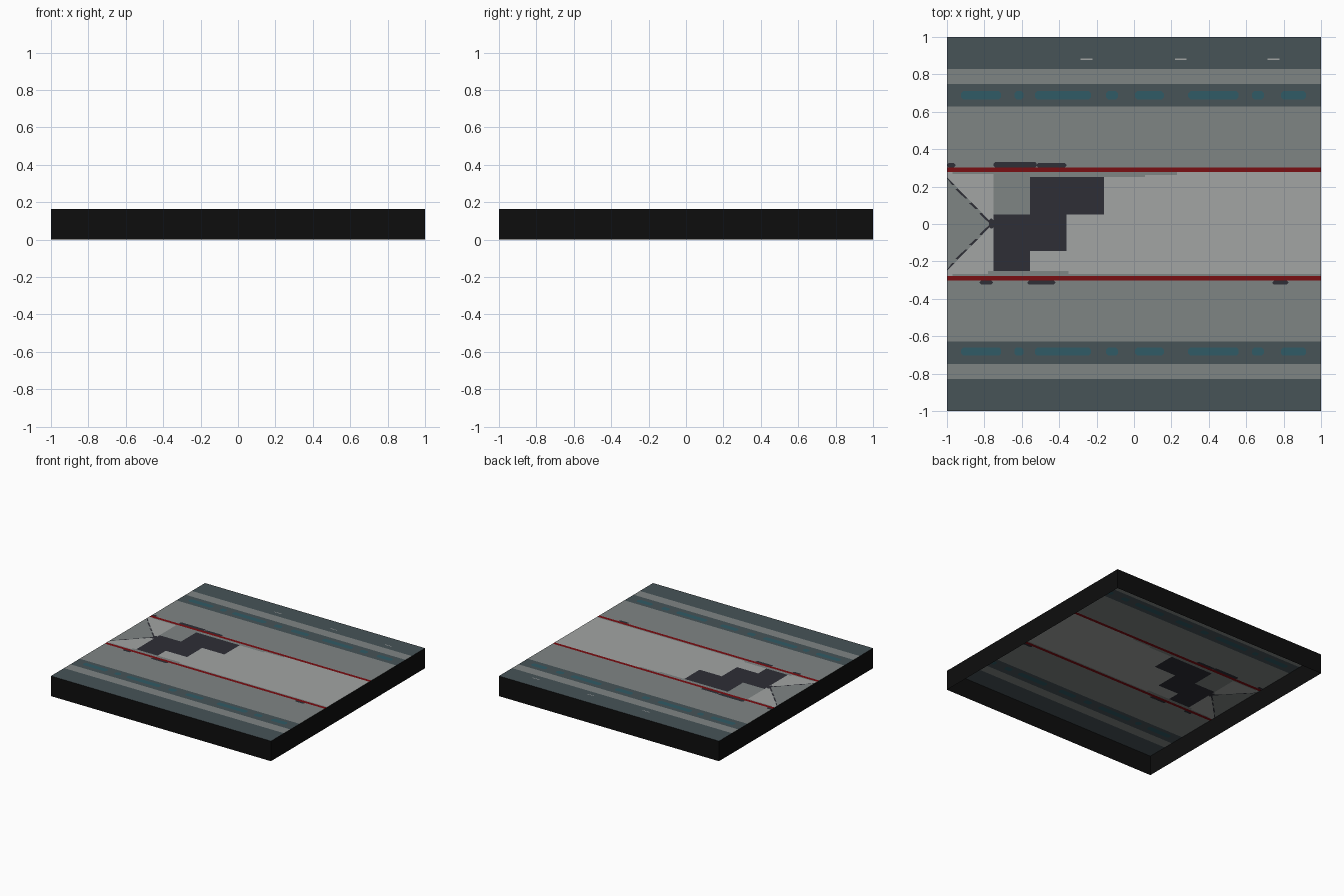
import bpy, bmesh
from mathutils import Vector

if "Cube" in bpy.data.objects:
    bpy.data.objects.remove(bpy.data.objects["Cube"])

H = 0.165   # height of the tile


def srgb(r, g, b):
    lin = [(c / 255 / 12.92) if c < 10 else ((c / 255 + 0.055) / 1.055) ** 2.4 for c in (r, g, b)]
    return (*lin, 1.0)


COLOURS = {
    "mid_grey": srgb(127, 133, 132),
    "light_grey": srgb(162, 165, 164),
    "slate": srgb(71, 83, 87),
    "teal": srgb(48, 91, 102),
    "dark_red": srgb(122, 14, 18),
    "charcoal": srgb(46, 46, 54),
    "near_black": srgb(13, 13, 13),
}
NAMES = list(COLOURS)
MATS = []
for name, col in COLOURS.items():
    m = bpy.data.materials.new(name)
    m.diffuse_color = col
    m.use_nodes = True
    m.node_tree.nodes["Principled BSDF"].inputs["Base Color"].default_value = m.diffuse_color
    MATS.append(m)


def finish(bm, name):
    me = bpy.data.meshes.new(name)
    bm.to_mesh(me)
    bm.free()
    for m in MATS:
        me.materials.append(m)
    ob = bpy.data.objects.new(name, me)
    bpy.context.collection.objects.link(ob)
    return ob


def paint(bm, poly, colour):
    """Cut a convex counter-clockwise outline into the flat panel and colour it."""
    E = 1e-4
    x0, x1 = min(p[0] for p in poly), max(p[0] for p in poly)
    y0, y1 = min(p[1] for p in poly), max(p[1] for p in poly)

    def touched():
        out = []
        for f in bm.faces:
            xs = [v.co.x for v in f.verts]
            ys = [v.co.y for v in f.verts]
            if max(xs) > x0 + E and min(xs) < x1 - E and max(ys) > y0 + E and min(ys) < y1 - E:
                out.append(f)
        return out

    edges = [(Vector(a), Vector(b)) for a, b in zip(poly, poly[1:] + poly[:1])]
    normals = [(a, Vector((b.y - a.y, a.x - b.x)).normalized()) for a, b in edges]
    for a, n in normals:
        faces = touched()
        geom = set(faces)
        for f in faces:
            geom.update(f.verts)
            geom.update(f.edges)
        bmesh.ops.bisect_plane(bm, geom=list(geom), dist=1e-5,
                               plane_co=(a.x, a.y, H), plane_no=(n.x, n.y, 0))
    for f in touched():
        c = f.calc_center_median().xy
        if all((c - a).dot(n) < 0 for a, n in normals):
            f.material_index = NAMES.index(colour)


def rect(x0, x1, y0, y1, c=0.0):
    """Rectangle outline, with corners cut by c."""
    if c == 0:
        return [(x0, y0), (x1, y0), (x1, y1), (x0, y1)]
    return [(x0 + c, y0), (x1 - c, y0), (x1, y0 + c), (x1, y1 - c),
            (x1 - c, y1), (x0 + c, y1), (x0, y1 - c), (x0, y0 + c)]


# Top panel: one flat face, then painted bands
bm = bmesh.new()
bm.faces.new([bm.verts.new((x, y, H)) for x, y in rect(-1, 1, -1, 1)])
for s in (-1, 1):
    for a, b, col in ((0.83, 1, "slate"), (0.628, 0.748, "slate"), (0.277, 0.303, "dark_red")):
        paint(bm, rect(-1, 1, min(s * a, s * b), max(s * a, s * b)), col)
paint(bm, rect(-1, 1, -0.277, 0.277), "light_grey")

# Teal dashes in both inner slate bands
for a, b in ((-0.925, -0.71), (-0.64, -0.59), (-0.53, -0.23), (-0.15, -0.085),
             (0.005, 0.16), (0.29, 0.56), (0.63, 0.695), (0.785, 0.92)):
    for y in (0.688, -0.682):
        paint(bm, rect(a, b, y - 0.022, y + 0.022, 0.012), "teal")

# Thin pale dashes near the back edge
for x in (-0.253, 0.25, 0.747):
    paint(bm, rect(x - 0.032, x + 0.032, 0.878, 0.884), "light_grey")

# Grey shading strips inside the red lines
for r in ((-0.97, -0.75, 0.267, 0.277), (-0.75, 0.06, 0.25, 0.277), (0.06, 0.23, 0.262, 0.277),
          (-0.97, 1, -0.277, -0.266), (-0.78, -0.35, -0.277, -0.25), (-0.75, -0.555, 0.05, 0.25)):
    paint(bm, rect(*r), "mid_grey")

# Arrow end: grey triangle with broken dark edges
paint(bm, [(-1, -0.25), (-0.755, 0), (-1, 0.25)], "mid_grey")
for s in (-1, 1):
    for t0, t1 in ((0.0, 0.17), (0.24, 0.46), (0.54, 0.68), (0.76, 1.0)):
        p, q = [(-1 + 0.245 * t, s * 0.25 * (1 - t)) for t in (t0, t1)]
        strip = [p, q, (max(-1, q[0] - 0.014), q[1]), (max(-1, p[0] - 0.014), p[1] - s * 0.004)]
        paint(bm, strip if s < 0 else strip[::-1], "charcoal")

# Stepped dark shape
for r in ((-0.555, -0.16, 0.052, 0.25), (-0.75, -0.362, -0.145, 0.052),
          (-0.75, -0.555, -0.25, -0.145)):
    paint(bm, rect(*r), "charcoal")
paint(bm, rect(-0.775, -0.75, -0.025, 0.03, 0.01), "charcoal")

# Dark scuffs just outside the red lines
for a, b, y0, y1 in ((-0.75, -0.52, 0.303, 0.332), (-0.52, -0.36, 0.303, 0.325),
                     (-1, -0.955, 0.303, 0.325), (-0.825, -0.755, -0.323, -0.303),
                     (-0.57, -0.42, -0.323, -0.303), (0.74, 0.825, -0.323, -0.303)):
    paint(bm, rect(a, b, y0, y1, 0.008), "charcoal")
finish(bm, "top_panel")

# Side walls: open-bottomed skirt around the panel
bm = bmesh.new()
ring = rect(-1, 1, -1, 1)
low = [bm.verts.new((x, y, 0)) for x, y in ring]
top = [bm.verts.new((x, y, H)) for x, y in ring]
for i in range(4):
    j = (i + 1) % 4
    f = bm.faces.new((low[i], low[j], top[j], top[i]))
    f.material_index = NAMES.index("near_black")
finish(bm, "side_walls")
